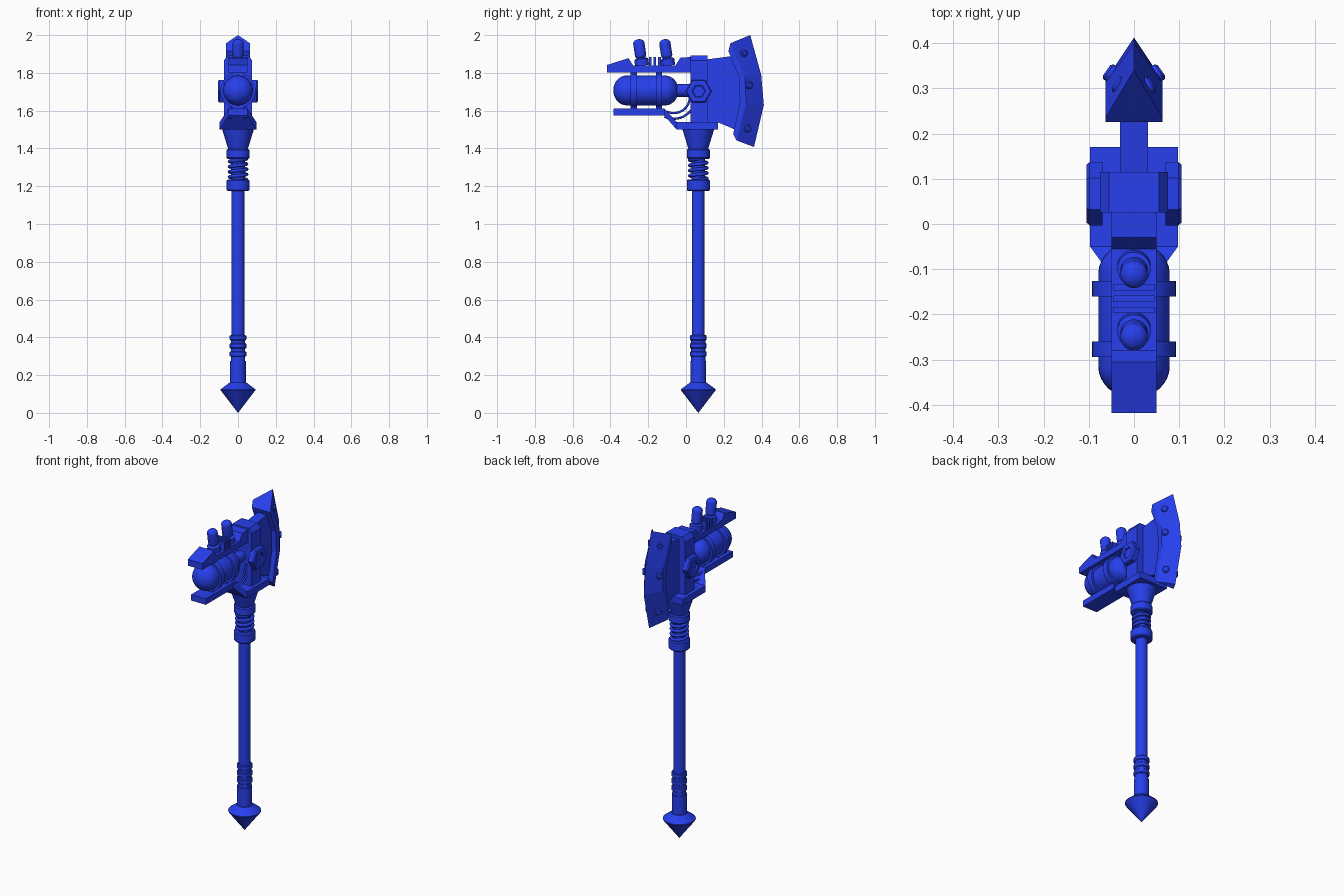
import bpy, bmesh, math
from mathutils import Matrix, Vector

if "Cube" in bpy.data.objects:
    bpy.data.objects.remove(bpy.data.objects["Cube"])

blue = bpy.data.materials.new("blue")
blue.diffuse_color = (0.02, 0.05, 0.85, 1)
blue.use_nodes = True
blue.node_tree.nodes["Principled BSDF"].inputs["Base Color"].default_value = blue.diffuse_color
SY = 0.065  # shaft axis y


def finish(bm, name, smooth=False, matrix=None):
    bmesh.ops.remove_doubles(bm, verts=bm.verts, dist=1e-5)
    bmesh.ops.recalc_face_normals(bm, faces=bm.faces)
    me = bpy.data.meshes.new(name)
    bm.to_mesh(me)
    bm.free()
    ob = bpy.data.objects.new(name, me)
    bpy.context.collection.objects.link(ob)
    me.materials.append(blue)
    if matrix:
        me.transform(matrix)
    if smooth:
        bpy.ops.object.select_all(action='DESELECT')
        ob.select_set(True)
        bpy.context.view_layer.objects.active = ob
        bpy.ops.object.shade_smooth_by_angle(angle=math.radians(35))
    return ob


def loft(name, sections, smooth=False, matrix=None):
    """Skin a list of equal-length closed sections and cap both ends."""
    bm = bmesh.new()
    rings = [[bm.verts.new(p) for p in s] for s in sections]
    n = len(rings[0])
    for a, b in zip(rings, rings[1:]):
        for i in range(n):
            j = (i + 1) % n
            bm.faces.new((a[i], a[j], b[j], b[i]))
    bm.faces.new(rings[0])
    bm.faces.new(rings[-1])
    return finish(bm, name, smooth, matrix)


def lathe(name, profile, loc, direction=(0, 0, 1), sides=32):
    """Revolve (radius, height) points about a direction."""
    secs = [[(max(r, 1e-4) * math.cos(2 * math.pi * i / sides),
              max(r, 1e-4) * math.sin(2 * math.pi * i / sides), h) for i in range(sides)]
            for r, h in profile]
    rot = Vector(direction).to_track_quat('Z', 'Y').to_matrix().to_4x4()
    return loft(name, secs, sides > 8, Matrix.Translation(loc) @ rot)


def plate(name, pts, w):
    """Extrude a (y, z) outline across x from -w to w."""
    return loft(name, [[(x, y, z) for y, z in pts] for x in (-w, w)])


def box(name, x, y, z):
    return plate(name, [(y[0], z[0]), (y[1], z[0]), (y[1], z[1]), (y[0], z[1])], x)


def tube(name, pts, r):
    cu = bpy.data.curves.new(name, 'CURVE')
    cu.dimensions = '3D'
    cu.bevel_depth = r
    cu.bevel_resolution = 2
    cu.use_fill_caps = True
    sp = cu.splines.new('POLY')
    sp.points.add(len(pts) - 1)
    for p, c in zip(sp.points, pts):
        p.co = (*c, 1)
    cu.materials.append(blue)
    ob = bpy.data.objects.new(name, cu)
    bpy.context.collection.objects.link(ob)


def capsule(r, h0, h1, cap):
    """Profile with rounded ends of the given cap length."""
    q = [math.pi / 2 * i / 8 for i in range(9)]
    return ([(r * math.sin(a), h0 + cap * (1 - math.cos(a))) for a in q] +
            [(r * math.cos(a), h1 - cap * (1 - math.sin(a))) for a in q])


# Shaft, pommel spike and grip rings
lathe("pommel_spike", [(0, 0), (0.092, 0.12), (0.092, 0.125), (0.045, 0.16)], (0, SY, 0))
lathe("lower_sleeve", [(0.042, 0.155), (0.042, 0.275)], (0, SY, 0))
lathe("shaft", [(0.034, 0.15), (0.034, 1.2)], (0, SY, 0))
for z in (0.312, 0.355, 0.398):
    lathe("grip_ring", [(0.04, z - 0.014), (0.044, z - 0.01), (0.044, z + 0.01), (0.04, z + 0.014)],
          (0, SY, 0))
lathe("lower_grip_core", [(0.038, 0.27), (0.038, 0.40)], (0, SY, 0))

# Collars, spring and flared socket
for z0, z1 in ((1.175, 1.235), (1.345, 1.397)):
    lathe("collar", [(0.055, z0), (0.061, z0 + 0.006), (0.061, z1 - 0.006), (0.055, z1)], (0, SY, 0))
lathe("spring_core", [(0.036, 1.2), (0.036, 1.36)], (0, SY, 0))
tube("spring", [(0.046 * math.cos(i * math.pi / 12), SY + 0.046 * math.sin(i * math.pi / 12),
                 1.235 + 0.11 * i / 96) for i in range(97)], 0.009)
lathe("socket", [(0.05, 1.39), (0.085, 1.505)], (0, SY, 0))

# Base plate that narrows and rises into the lower rail
loft("base_and_lower_rail",
     [[(-w, y, a), (w, y, a), (w, y, b), (-w, y, b)] for y, w, a, b in
      ((0.17, 0.097, 1.5, 1.54), (-0.05, 0.097, 1.5, 1.54),
       (-0.115, 0.05, 1.575, 1.612), (-0.385, 0.05, 1.575, 1.612))])

# Central block with chamfered top and hexagonal side bolts
loft("head_block", [[(-0.075, y, 1.53), (0.075, y, 1.53), (0.075, y, 1.865), (0.055, y, 1.892),
                     (-0.055, y, 1.892), (-0.075, y, 1.865)] for y in (0.025, 0.115)])
for s in (-1, 1):
    lathe("hex_bolt", [(0.07, 0.07), (0.07, 0.098), (0.064, 0.105), (0.036, 0.105), (0.032, 0.096), (0, 0.096)],
          (0, SY + 0.002, 1.703), (s, 0, 0), 6).data.transform(Matrix.Identity(4))

# Upper rail
plate("upper_rail", [(-0.418, 1.803), (0.04, 1.803), (0.04, 1.885), (-0.03, 1.88), (-0.055, 1.84),
                     (-0.28, 1.84), (-0.305, 1.878), (-0.418, 1.842)], 0.05)

# Tank with bands, brackets and nozzle
lathe("tank", capsule(0.079, -0.385, -0.04, 0.07), (0, 0, 1.707), (0, 1, 0))
lathe("nozzle", [(0.034, -0.06), (0.034, 0.04)], (0, 0, 1.707), (0, 1, 0))
for y in (-0.277, -0.143):
    lathe("tank_band", [(0.07, y - 0.017), (0.093, y - 0.017), (0.093, y + 0.017), (0.07, y + 0.017)],
          (0, 0, 1.707), (0, 1, 0))
    box("band_bracket", 0.03, (y - 0.017, y + 0.017), (1.6, 1.815))

# Tilted caps and cooling fins on the upper rail
for y in (-0.232, -0.094):
    d = (0, -0.15, 1)
    lathe("cap_base", [(0.037, 0), (0.037, 0.035), (0.022, 0.042)], (0, y, 1.838), d)
    lathe("rounded_cap", capsule(0.03, 0.035, 0.142, 0.022), (0, y, 1.838), d)
for y in (-0.19, -0.165, -0.14):
    box("cooling_fin", 0.045, (y - 0.007, y + 0.007), (1.83, 1.885))

# Hoses from the block down to the base
for x in (-0.04, 0.04):
    for r in (0.085, 0.115):
        tube("hose", [(x, -0.065 + r * math.cos(a), 1.672 - r * math.sin(a)) for a in
                      [math.radians(115) * i / 14 for i in range(15)]], 0.006)

# Blade neck
plate("blade_neck", [(0.1, 1.87), (0.25, 1.89), (0.29, 1.77), (0.295, 1.64), (0.26, 1.50),
                     (0.165, 1.54), (0.1, 1.54)], 0.031)

# Blade: back, bevel start and cutting edge at four stations
W = 0.063
stations = [((0.225, 1.915), (0.235, 1.957), (0.34, 2.0)),
            ((0.28, 1.775), (0.312, 1.78), (0.398, 1.79)),
            ((0.285, 1.645), (0.318, 1.64), (0.412, 1.63)),
            ((0.25, 1.475), (0.268, 1.442), (0.36, 1.408))]
loft("blade", [[(-W, *b), (W, *b), (W, *m), (0, *e), (-W, *m)] for b, m, e in stations])

# Blade rivets on both bevels
for y, z, x in ((0.305, 1.905, 0.030), (0.332, 1.735, 0.050), (0.322, 1.505, 0.034)):
    for s in (-1, 1):
        lathe("blade_rivet", [(0.02, -0.02), (0.02, 0.008), (0.014, 0.013)], (s * x, y, z), (s * 0.82, 0.57, 0), 12)
